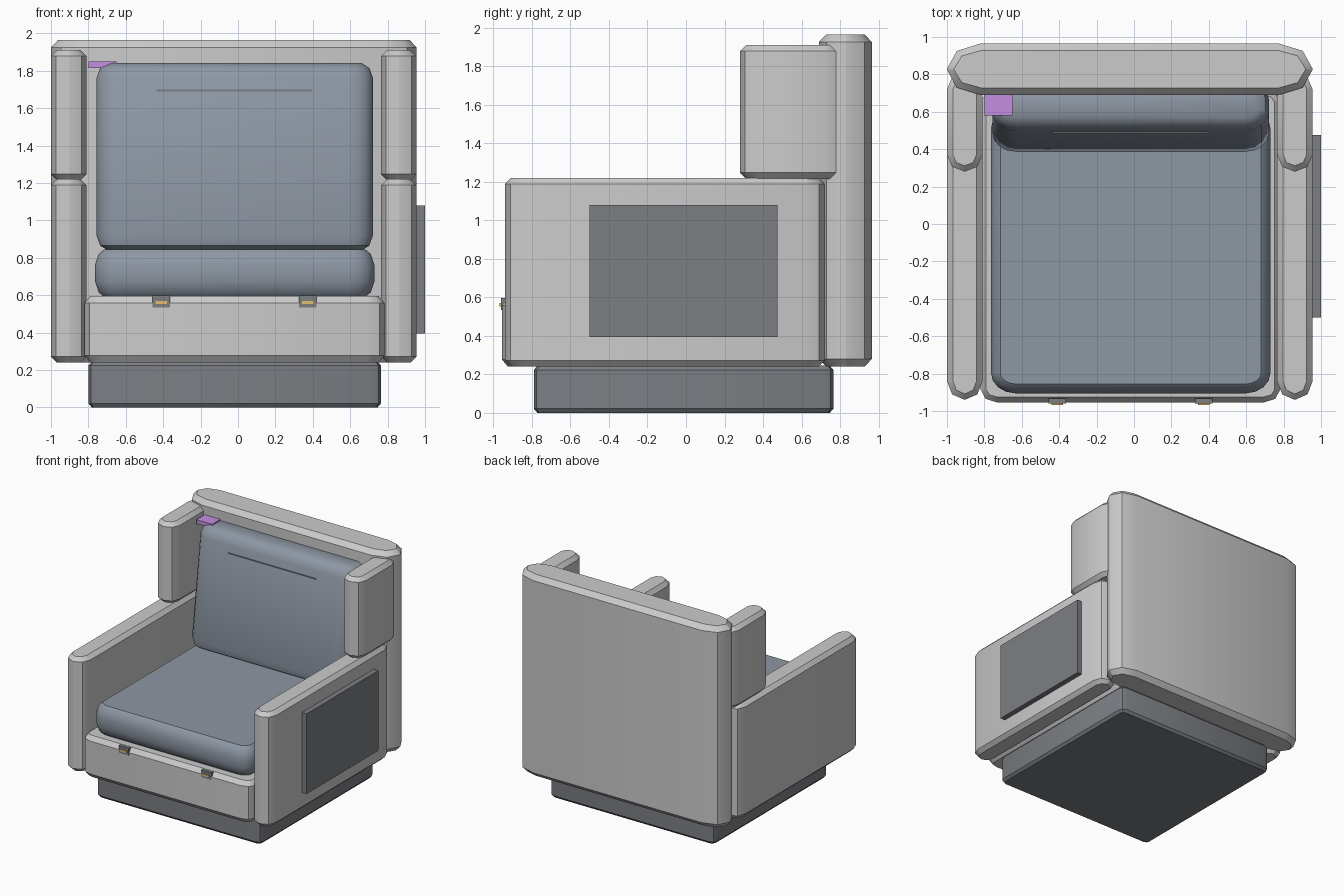
import bpy, bmesh, math
from mathutils import Matrix

if "Cube" in bpy.data.objects:
    bpy.data.objects.remove(bpy.data.objects["Cube"])


def material(name, rgb):
    m = bpy.data.materials.new(name)
    m.diffuse_color = (*rgb, 1)
    m.use_nodes = True
    m.node_tree.nodes["Principled BSDF"].inputs["Base Color"].default_value = m.diffuse_color
    return m


CUSHION = material("cushion_fabric", (0.27, 0.31, 0.37))
DARK = material("dark_trim", (0.20, 0.21, 0.23))
PURPLE = material("purple_tag", (0.55, 0.27, 0.75))
GOLD = material("gold", (0.75, 0.52, 0.15))


def outline(x, y, rx, ry, seg):
    """Rounded rectangle, counter-clockwise from the +x side."""
    cx, cy = sum(x) / 2, sum(y) / 2
    hx, hy = (x[1] - x[0]) / 2, (y[1] - y[0]) / 2
    pts = []
    for q in range(4):
        sx, sy = (1, -1, -1, 1)[q], (1, 1, -1, -1)[q]
        for i in range(seg + 1):
            a = (q + i / seg) * math.pi / 2
            pts.append((cx + sx * (hx - rx) + rx * math.cos(a),
                        cy + sy * (hy - ry) + ry * math.sin(a)))
    return pts


def block(name, x, y, z, rx, ry, rim, mat=None, seg=2, lean=0.0):
    """Rounded block; rim lists (inset, distance from end) for both ends."""
    levels = [(i, z[0] + d) for i, d in rim]
    levels += [(i, z[1] - d) for i, d in reversed(rim)]
    bm = bmesh.new()
    rings = []
    for i, h in levels:
        pts = outline((x[0] + i, x[1] - i), (y[0] + i, y[1] - i),
                      max(rx - i, 0.006), max(ry - i, 0.006), seg)
        rings.append([bm.verts.new((px, py + lean * (h - z[0]), h)) for px, py in pts])
    n = len(rings[0])
    for a, b in zip(rings, rings[1:]):
        for k in range(n):
            bm.faces.new((a[k], a[(k + 1) % n], b[(k + 1) % n], b[k]))
    bm.faces.new(list(reversed(rings[0])))
    bm.faces.new(rings[-1])
    return finish(name, bm, mat, True)


def box(name, x, y, z, mat=None, lean=0.0):
    bm = bmesh.new()
    size = [b - a for a, b in (x, y, z)]
    mid = [(a + b) / 2 for a, b in (x, y, z)]
    bmesh.ops.create_cube(bm, size=1, matrix=Matrix.Translation(mid) @ Matrix.Diagonal((*size, 1)))
    return finish(name, bm, mat, False)


def finish(name, bm, mat, smooth):
    bmesh.ops.remove_doubles(bm, verts=bm.verts, dist=0.0005)
    bmesh.ops.recalc_face_normals(bm, faces=bm.faces)
    me = bpy.data.meshes.new(name)
    bm.to_mesh(me)
    bm.free()
    ob = bpy.data.objects.new(name, me)
    bpy.context.collection.objects.link(ob)
    if mat:
        me.materials.append(mat)
    if smooth:
        bpy.ops.object.select_all(action='DESELECT')
        ob.select_set(True)
        bpy.context.view_layer.objects.active = ob
        bpy.ops.object.shade_smooth_by_angle(angle=math.radians(35))
    return ob


CHAMFER = [(0.032, 0), (0, 0.032)]

# Plinth and seat frame
block("plinth", (-0.80, 0.765), (-0.79, 0.765), (0, 0.245), 0.05, 0.05,
      [(0.018, 0), (0, 0.022)], DARK)
block("seat_frame", (-0.82, 0.782), (-0.955, 0.72), (0.24, 0.595), 0.09, 0.07,
      [(0.03, 0), (0, 0.037)])

# Arms and the wings above them
for side, x in (("left", (-1.0, -0.81)), ("right", (0.765, 0.955))):
    block(side + "_arm", x, (-0.94, 0.72), (0.24, 1.22), 0.094, 0.10, CHAMFER)
    block(side + "_wing", x, (0.28, 0.81), (1.215, 1.91), 0.094, 0.09, CHAMFER)

# Backrest shell
block("backrest", (-1.0, 0.955), (0.69, 0.965), (0.24, 1.965), 0.18, 0.135,
      [(0.038, 0), (0, 0.04)])

# Cushions
block("seat_cushion", (-0.765, 0.73), (-0.905, 0.62), (0.59, 0.845), 0.13, 0.11,
      [(0.05, 0), (0.02, 0.025), (0, 0.085)], CUSHION, seg=4)
block("back_cushion", (-0.757, 0.722), (0.375, 0.64), (0.84, 1.84), 0.13, 0.10,
      [(0.06, 0), (0.02, 0.025), (0, 0.08)], CUSHION, seg=4, lean=0.135)
box("cushion_seam", (-0.435, 0.395), (0.484, 0.51), (1.69, 1.699), DARK)

# Side panel and tag
box("side_panel", (0.945, 1.0), (-0.50, 0.475), (0.395, 1.08), DARK)
box("corner_tag", (-0.80, -0.65), (0.58, 0.72), (1.815, 1.85), PURPLE)

# Front clips with gold inlays
for side, cx in (("left", -0.41), ("right", 0.373)):
    box(side + "_clip", (cx - 0.047, cx + 0.047), (-0.96, -0.932), (0.535, 0.597), DARK)
    box(side + "_clip_inlay", (cx - 0.03, cx + 0.03), (-0.967, -0.955), (0.552, 0.57), GOLD)
